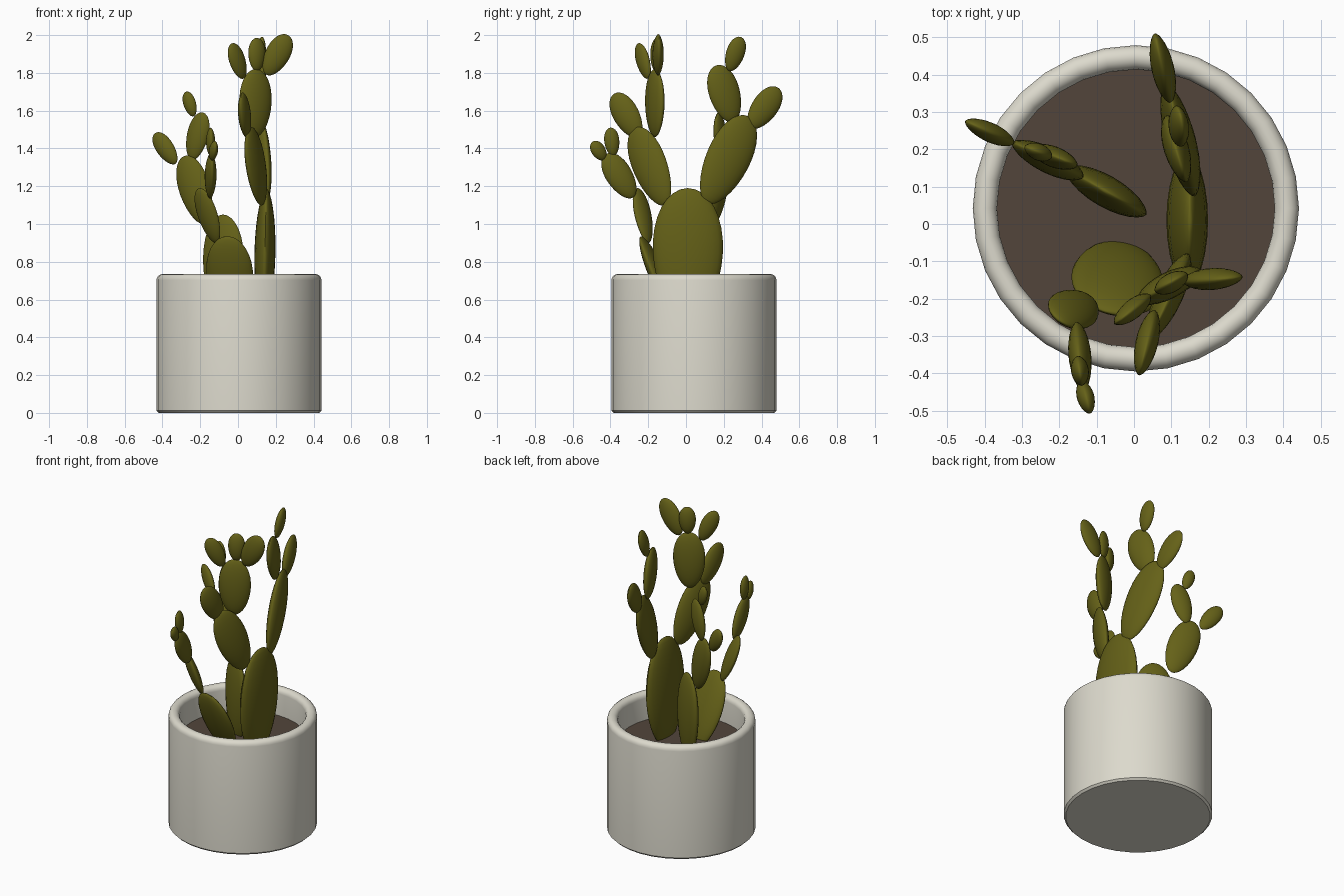
import bpy
import bmesh
import math
from mathutils import Matrix, Vector

if "Cube" in bpy.data.objects:
    bpy.data.objects.remove(bpy.data.objects["Cube"], do_unlink=True)


def make_material(name, colour):
    material = bpy.data.materials.new(name)
    material.use_nodes = True
    material.diffuse_color = (*colour, 1)
    shader = next(n for n in material.node_tree.nodes if n.type == "BSDF_PRINCIPLED")
    shader.inputs["Base Color"].default_value = (*colour, 1)
    shader.inputs["Roughness"].default_value = 0.7
    return material


cactus_green = make_material("cactus green", (0.13, 0.12, 0.009))
pot_white = make_material("warm white ceramic", (0.72, 0.70, 0.61))
soil_brown = make_material("soil brown", (0.085, 0.06, 0.043))


def finish(name, bm, material, angle):
    """Turn a bmesh into a shaded scene object."""
    bmesh.ops.recalc_face_normals(bm, faces=bm.faces)
    mesh = bpy.data.meshes.new(name)
    bm.to_mesh(mesh)
    bm.free()
    mesh.materials.append(material)
    obj = bpy.data.objects.new(name, mesh)
    bpy.context.collection.objects.link(obj)
    bpy.ops.object.select_all(action="DESELECT")
    obj.select_set(True)
    bpy.context.view_layer.objects.active = obj
    bpy.ops.object.shade_smooth_by_angle(angle=math.radians(angle))
    return obj


def lathe(name, profile, material, centre, sides=32):
    """Spin a radius/height profile around the vertical axis."""
    bm = bmesh.new()
    verts = [bm.verts.new((r, 0, z)) for r, z in profile]
    edges = [bm.edges.new(pair) for pair in zip(verts, verts[1:])]
    bmesh.ops.spin(bm, geom=verts + edges, axis=(0, 0, 1), cent=(0, 0, 0),
                   steps=sides, angle=math.tau)
    bmesh.ops.remove_doubles(bm, verts=bm.verts, dist=0.0005)
    obj = finish(name, bm, material, 40)
    obj.location = centre
    return obj


def pad(name, base, tip, width, heading):
    """Flattened egg from base to tip; heading is where its flat side faces."""
    base, tip = Vector(base), Vector(tip)
    up = (tip - base).normalized()
    angle = math.radians(heading)
    facing = Vector((math.cos(angle), math.sin(angle), 0))
    facing = (facing - up * facing.dot(up)).normalized()
    side = up.cross(facing)
    length = (tip - base).length
    thickness = 0.03 + 0.22 * width
    bm = bmesh.new()
    bmesh.ops.create_uvsphere(bm, u_segments=24, v_segments=16, radius=1)
    frame = Matrix((facing, side, up)).transposed()
    middle = (base + tip) / 2
    for v in bm.verts:
        x, y, z = v.co
        egg = 1 + 0.1 * z
        # Thin the rim into a soft lens edge
        lens = math.copysign(abs(x) ** 1.2, x)
        v.co = middle + frame @ Vector((lens * thickness / 2,
                                        y * egg * width / 2,
                                        z * length / 2))
    return finish(name, bm, cactus_green, 60)


# Pot with a rounded rim and a hollow top
outer, inner, height, rim = 0.437, 0.372, 0.735, 0.0325
soil_level = 0.56
profile = [(0, 0), (outer - 0.012, 0), (outer, 0.012)]
for step in range(9):
    turn = math.pi * step / 8
    profile.append(((outer + inner) / 2 + rim * math.cos(turn),
                    height - rim + rim * math.sin(turn)))
profile += [(inner, soil_level - 0.05), (0, soil_level - 0.05)]
pot_centre = (0.005, 0.042, 0)
lathe("pot", profile, pot_white, pot_centre)

# Soil disc
lathe("soil", [(0, soil_level), (inner + 0.003, soil_level)], soil_brown, pot_centre)

# Tall stem: trunk and two main arms
pad("tall_trunk", (0.135, 0.01, 0.5), (0.15, 0.01, 1.19), 0.37, 0)
pad("tall_back_arm", (0.15, 0.11, 1.11), (0.1, 0.33, 1.57), 0.24, 16)
pad("tall_front_arm", (0.13, -0.11, 1.1), (0.06, -0.27, 1.51), 0.2, -25)

# Tall stem: pads on the back arm
pad("back_arm_upper", (0.1, 0.25, 1.54), (0.125, 0.16, 1.84), 0.17, 17)
pad("back_arm_outer", (0.095, 0.34, 1.51), (0.06, 0.49, 1.72), 0.14, 12)
pad("back_arm_tip", (0.115, 0.23, 1.81), (0.125, 0.29, 1.99), 0.1, 14)

# Tall stem: pads on the front arm
pad("front_arm_outer", (0.05, -0.25, 1.46), (0.02, -0.38, 1.69), 0.14, -14)
pad("front_arm_upper", (0.09, -0.165, 1.46), (0.095, -0.165, 1.82), 0.19, -63)
pad("front_arm_left_tip", (0.03, -0.2, 1.77), (-0.035, -0.255, 1.955), 0.1, -53)
pad("front_arm_middle_tip", (0.1, -0.16, 1.81), (0.1, -0.155, 1.985), 0.1, -62)
pad("front_arm_right_tip", (0.15, -0.15, 1.79), (0.265, -0.145, 2.0), 0.13, -84)

# Rear stem
pad("rear_trunk", (-0.07, 0.085, 0.5), (-0.08, 0.09, 1.05), 0.25, 60)
pad("rear_main", (-0.17, 0.14, 1.0), (-0.285, 0.2, 1.36), 0.18, 65)
pad("rear_upper", (-0.245, 0.19, 1.34), (-0.185, 0.17, 1.59), 0.12, 68)
pad("rear_outer", (-0.33, 0.22, 1.32), (-0.44, 0.27, 1.48), 0.1, 65)
pad("rear_tip", (-0.235, 0.185, 1.57), (-0.275, 0.2, 1.7), 0.07, 68)

# Front stem, leaning over the rim
pad("front_trunk", (-0.03, -0.05, 0.5), (-0.055, -0.24, 0.935), 0.25, -100)
pad("front_main", (-0.115, -0.2, 0.9), (-0.205, -0.255, 1.19), 0.13, -130)
pad("front_upper", (-0.15, -0.28, 1.14), (-0.14, -0.425, 1.37), 0.14, 8)
pad("front_tip", (-0.145, -0.385, 1.36), (-0.145, -0.4, 1.51), 0.08, 8)
pad("front_outer_tip", (-0.14, -0.43, 1.34), (-0.12, -0.495, 1.435), 0.075, 12)
